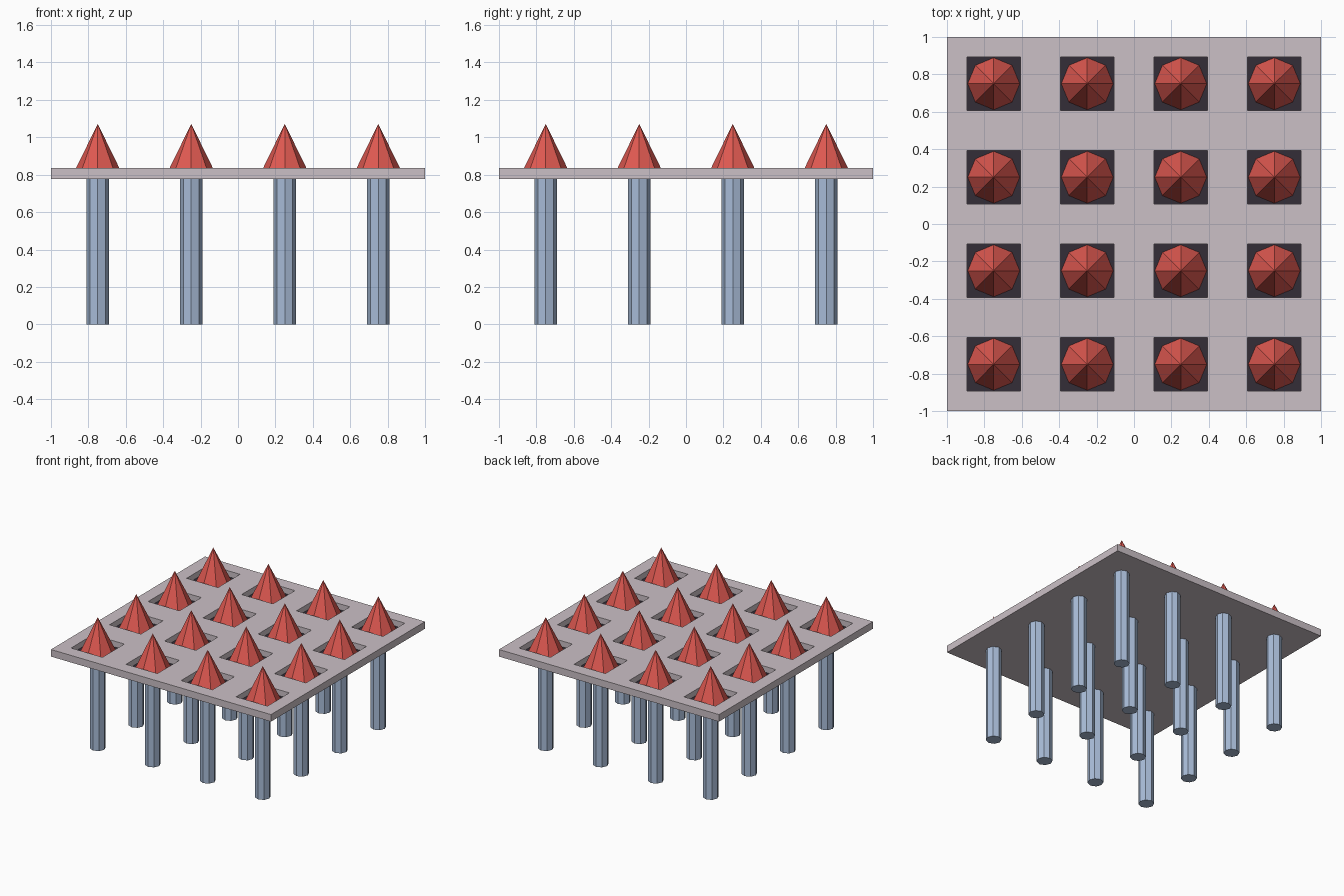
import bpy, bmesh
from mathutils import Vector

if "Cube" in bpy.data.objects:
    bpy.data.objects.remove(bpy.data.objects["Cube"])

BOTTOM, FLOOR, TOP, TIP = 0.778, 0.788, 0.836, 1.072


def material(name, rgb):
    m = bpy.data.materials.new(name)
    m.diffuse_color = (*rgb, 1)
    m.use_nodes = True
    m.node_tree.nodes["Principled BSDF"].inputs["Base Color"].default_value = m.diffuse_color
    return m


plate_mat = material("pale_stone", (0.60, 0.53, 0.565))
dark_mat = material("dark_recess", (0.034, 0.027, 0.039))
spike_mat = material("red", (0.74, 0.100, 0.082))
post_mat = material("blue_steel", (0.39, 0.50, 0.68))


def add_object(name, bm, mats):
    me = bpy.data.meshes.new(name)
    bm.to_mesh(me)
    bm.free()
    for m in mats:
        me.materials.append(m)
    ob = bpy.data.objects.new(name, me)
    bpy.context.collection.objects.link(ob)
    return ob


# Plate: 4 x 4 cells, each with a square recess and a dark floor
bm = bmesh.new()
bmesh.ops.create_grid(bm, x_segments=4, y_segments=4, size=1)
bmesh.ops.translate(bm, verts=bm.verts[:], vec=(0, 0, TOP))
cells = bm.faces[:]
rim = [e for e in bm.edges if e.is_boundary]
skirt = bmesh.ops.extrude_edge_only(bm, edges=rim)["geom"]
for v in skirt:
    if isinstance(v, bmesh.types.BMVert):
        v.co.z = BOTTOM
bmesh.ops.holes_fill(bm, edges=[e for e in bm.edges if e.is_boundary], sides=0)
bmesh.ops.inset_individual(bm, faces=cells, thickness=0.1075, use_even_offset=True)
floors = bmesh.ops.extrude_discrete_faces(bm, faces=cells)["faces"]
for f in floors:
    f.material_index = 1
    for v in f.verts:
        v.co.z = FLOOR
bmesh.ops.recalc_face_normals(bm, faces=bm.faces[:])
add_object("plate", bm, [plate_mat, dark_mat])


def eight_sided(name, r1, r2, z1, z2, mat, x, y):
    bm = bmesh.new()
    bmesh.ops.create_cone(bm, cap_ends=True, segments=8, radius1=r1, radius2=r2, depth=z2 - z1)
    bmesh.ops.translate(bm, verts=bm.verts[:], vec=Vector((x, y, (z1 + z2) / 2)))
    add_object(name, bm, [mat])


# Posts below and spikes above, one per recess
for x in (-0.75, -0.25, 0.25, 0.75):
    for y in (-0.75, -0.25, 0.25, 0.75):
        eight_sided("post", 0.06, 0.06, 0, BOTTOM + 0.003, post_mat, x, y)
        eight_sided("spike", 0.139, 0, FLOOR, TIP, spike_mat, x, y)
